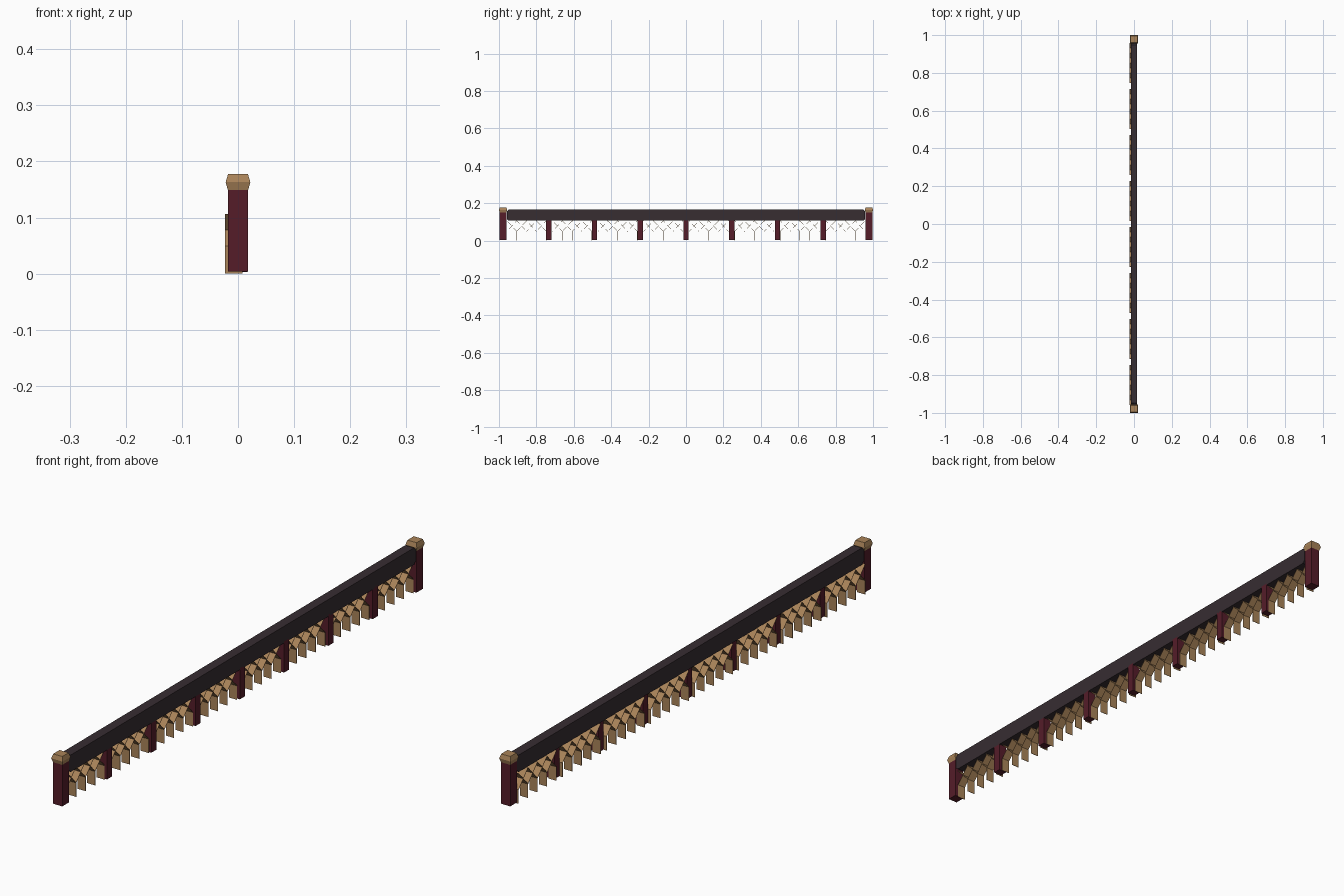
import bpy, bmesh
from mathutils import Vector

if "Cube" in bpy.data.objects:
    bpy.data.objects.remove(bpy.data.objects["Cube"])


def material(name, rgb):
    m = bpy.data.materials.new(name)
    m.diffuse_color = (*rgb, 1)
    m.use_nodes = True
    m.node_tree.nodes["Principled BSDF"].inputs["Base Color"].default_value = m.diffuse_color
    return m


DARK = material("dark_wood", (0.038, 0.026, 0.031))
RED = material("red_wood", (0.09, 0.012, 0.022))
TAN = material("tan_wood", (0.40, 0.23, 0.10))


def finish(name, bm, mat):
    bmesh.ops.recalc_face_normals(bm, faces=bm.faces)
    me = bpy.data.meshes.new(name)
    bm.to_mesh(me)
    bm.free()
    me.materials.append(mat)
    ob = bpy.data.objects.new(name, me)
    bpy.context.collection.objects.link(ob)
    return ob


def prism(bm, profile, x0, x1):
    """Extrude a (y, z) profile along x."""
    f = bm.faces.new([bm.verts.new((x0, y, z)) for y, z in profile])
    r = bmesh.ops.extrude_face_region(bm, geom=[f])
    bmesh.ops.translate(bm, vec=(x1 - x0, 0, 0),
                        verts=[v for v in r["geom"] if isinstance(v, bmesh.types.BMVert)])


def box(name, x0, x1, y0, y1, z0, z1, mat):
    bm = bmesh.new()
    prism(bm, [(y0, z0), (y1, z0), (y1, z1), (y0, z1)], x0, x1)
    return finish(name, bm, mat)


def slat(bm, a, b, x0=-0.023, x1=0.008, t=0.0012):
    """Thin board between two (y, z) points."""
    a, b = Vector(a), Vector(b)
    d = (b - a).normalized() * t / 2
    n = Vector((-d.y, d.x))
    prism(bm, [tuple(a + n), tuple(b + n), tuple(b - n), tuple(a - n)], x0, x1)


# Top rail with clipped ends
bm = bmesh.new()
Y, C, Z0, Z1 = 0.958, 0.010, 0.106, 0.165
prism(bm, [(-Y, Z0 + C), (-Y + C, Z0), (Y - C, Z0), (Y, Z0 + C),
           (Y, Z1 - C), (Y - C, Z1), (-Y + C, Z1), (-Y, Z1 - C)], -0.017, 0.017)
finish("top_rail", bm, DARK)

# End posts with flared caps
for side, label in ((-1, "front"), (1, "back")):
    c = side * 0.978
    box(label + "_end_post", -0.018, 0.018, c - 0.018, c + 0.018, 0.004, 0.152, RED)
    bm = bmesh.new()
    rings = []
    for h, z in ((0.018, 0.149), (0.022, 0.163), (0.0175, 0.178)):
        rings.append([bm.verts.new((sx * h, c + sy * h, z))
                      for sx, sy in ((-1, -1), (1, -1), (1, 1), (-1, 1))])
    for lo, hi in zip(rings, rings[1:]):
        for i in range(4):
            j = (i + 1) % 4
            bm.faces.new((lo[i], lo[j], hi[j], hi[i]))
    bm.faces.new(rings[0])
    bm.faces.new(rings[-1])
    finish(label + "_post_cap", bm, TAN)

# Intermediate posts
PITCH = 0.2445
for k in range(-3, 4):
    c = k * PITCH
    box(f"middle_post_{k + 4}", -0.014, 0.017, c - 0.014, c + 0.014, 0.003, 0.112, RED)

# Lattice bays: crossed slats above, hanging slats below
S = 0.0525
for k in range(8):
    c = (k - 3.5) * 0.2435
    bm = bmesh.new()
    for i in range(-2, 3):
        y = c + i * S
        slat(bm, (y, 0.0), (y, 0.049))
        if i < 2:
            slat(bm, (y, 0.049), (y + S, 0.106))
            slat(bm, (y, 0.106), (y + S, 0.049))
    finish(f"lattice_bay_{k + 1}", bm, TAN)
